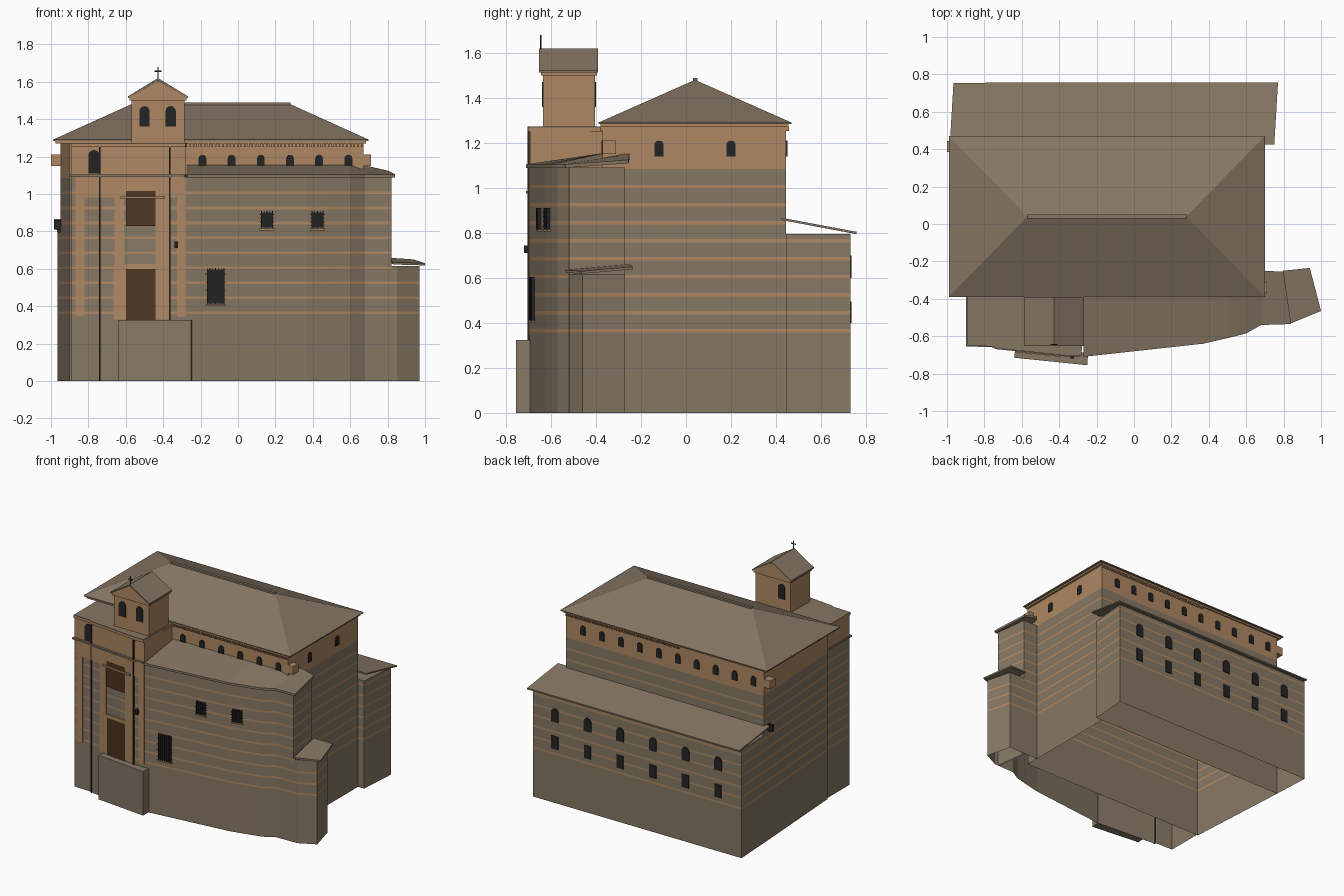
import bpy, bmesh, math
from mathutils import Vector

cube = bpy.data.objects.get("Cube")
if cube:
    bpy.data.objects.remove(cube)


def material(name, rgb):
    m = bpy.data.materials.new(name)
    m.use_nodes = True
    m.diffuse_color = (*rgb, 1)
    m.node_tree.nodes["Principled BSDF"].inputs["Base Color"].default_value = (*rgb, 1)
    return m


STONE = material("grey brown stone", (0.24, 0.187, 0.13))
BRICK = material("orange brick", (0.42, 0.245, 0.125))
ROOF = material("roof tile", (0.235, 0.18, 0.125))
WOOD = material("dark wood", (0.08, 0.036, 0.016))
BLACK = material("black iron", (0.017, 0.017, 0.018))


def finish(name, bm, mats, fix=True):
    if fix:
        bmesh.ops.recalc_face_normals(bm, faces=bm.faces)
    me = bpy.data.meshes.new(name)
    bm.to_mesh(me)
    bm.free()
    for m in mats:
        me.materials.append(m)
    ob = bpy.data.objects.new(name, me)
    bpy.context.collection.objects.link(ob)
    return ob


def sweep(name, base, offset, mat):
    """Closed solid: polygon moved along an offset vector."""
    bm = bmesh.new()
    off = Vector(offset)
    a = [bm.verts.new(p) for p in base]
    b = [bm.verts.new(Vector(p) + off) for p in base]
    n = len(a)
    bm.faces.new(a)
    bm.faces.new(b[::-1])
    for i in range(n):
        j = (i + 1) % n
        bm.faces.new((a[i], b[i], b[j], a[j]))
    return finish(name, bm, [mat])


def prism(name, outline, z0, z1, mat):
    return sweep(name, [(x, y, z0) for x, y in outline], (0, 0, z1 - z0), mat)


def box(name, x0, x1, y0, y1, z0, z1, mat):
    return prism(name, [(x0, y0), (x1, y0), (x1, y1), (x0, y1)], z0, z1, mat)


def slab(name, front, back, t, mat):
    """Roof plate lofted between an eave row and a top row."""
    bm = bmesh.new()
    down = Vector((0, 0, -t))
    rows = [[bm.verts.new(Vector(p) + d) for p in r]
            for d in (Vector(), down) for r in (front, back)]
    f, k, fl, kl = rows
    for i in range(len(f) - 1):
        for p, q in ((f, k), (k, kl), (kl, fl), (fl, f)):
            bm.faces.new((p[i], p[i + 1], q[i + 1], q[i]))
    for i in (0, -1):
        bm.faces.new((f[i], k[i], kl[i], fl[i]))
    return finish(name, bm, [mat])


BANDS = [0.365 + 0.08 * i for i in range(9)]


def walls(name, outline, top, brick_from=9, closed=True, cap=True):
    """Striped walls, open below; brick bands and brick top chosen by height."""
    levels = [0]
    for z in BANDS:
        if z < top - 0.02:
            levels += [z - 0.007, z + 0.007]
    if brick_from < top:
        levels.append(brick_from)
    levels.append(top)
    bm = bmesh.new()
    rings = [[bm.verts.new((x, y, z)) for x, y in outline] for z in levels]
    n = len(outline)
    for k in range(len(levels) - 1):
        mid = (levels[k] + levels[k + 1]) / 2
        brick = mid > brick_from or any(abs(mid - z) < 0.005 for z in BANDS)
        for i in range(n if closed else n - 1):
            j = (i + 1) % n
            f = bm.faces.new((rings[k][i], rings[k][j], rings[k + 1][j], rings[k + 1][i]))
            f.material_index = int(brick)
    if cap:
        bm.faces.new(rings[-1])
    return finish(name, bm, [STONE, BRICK], fix=False)


def opening(name, x, y, z, w, h, turn, mat=BLACK, arched=True, out=0.006):
    """Thin window plate; turn is the wall direction in degrees, 0 = front."""
    a = math.radians(turn)
    u, n = Vector((math.cos(a), math.sin(a), 0)), Vector((math.sin(a), -math.cos(a), 0))
    r = w / 2
    prof = [(-r, 0), (r, 0)]
    if arched:
        prof += [(r * math.cos(t * math.pi / 6), h - r + r * math.sin(t * math.pi / 6)) for t in range(7)]
    else:
        prof += [(r, h), (-r, h)]
    base = [Vector((x, y, z)) + u * s + Vector((0, 0, v)) + n * out for s, v in prof]
    return sweep(name, base, -n * (out + 0.003), mat)


# Curved front line, shared by the tower and the aisle
FRONT = [(-0.89, -0.64), (-0.75, -0.645), (-0.73, -0.655), (-0.35, -0.695), (-0.27, -0.695),
         (0.37, -0.625), (0.5, -0.595), (0.6, -0.57), (0.68, -0.525), (0.82, -0.52)]


def front_y(x):
    for (x0, y0), (x1, y1) in zip(FRONT, FRONT[1:]):
        if x <= x1:
            return y0 + (y1 - y0) * (x - x0) / (x1 - x0)


def front_plate(name, x0, x1, z0, z1, mat, out=0.006):
    xs = [x0] + [p[0] for p in FRONT if x0 < p[0] < x1] + [x1]
    line = [(x, front_y(x) - out) for x in xs]
    return prism(name, line + [(x, y + out + 0.004) for x, y in line[::-1]], z0, z1, mat)


# Main walls
walls("main_walls", [(-0.9, -0.37), (0.67, -0.37), (0.67, 0.445), (-0.95, 0.445)], 1.28, 1.085)
walls("front_aisle_walls", [(-0.89, -0.37)] + FRONT + [(0.79, -0.27), (0.66, -0.27)], 1.09,
      closed=False, cap=False)
walls("side_annex_walls", [(0.81, -0.52), (0.85, -0.52), (0.97, -0.46), (0.92, -0.27), (0.78, -0.27)], 0.615)
walls("rear_wing_walls", [(-0.95, 0.445), (0.72, 0.445), (0.74, 0.73), (-0.965, 0.73)], 0.795)

# Main hipped roof with cornice and dentils
box("main_cornice", -0.975, 0.685, -0.38, 0.455, 1.27, 1.285, BRICK)
bm = bmesh.new()
eave = [bm.verts.new(p) for p in ((-0.99, -0.39, 1.29), (0.7, -0.39, 1.29), (0.7, 0.47, 1.29), (-0.99, 0.47, 1.29))]
ridge = [bm.verts.new((x, 0.04, 1.48)) for x in (-0.57, 0.28)]
for f in ((eave[0], eave[1], ridge[1], ridge[0]), (eave[1], eave[2], ridge[1]),
          (eave[2], eave[3], ridge[0], ridge[1]), (eave[3], eave[0], ridge[0]), eave[::-1]):
    bm.faces.new(f)
finish("main_roof", bm, [ROOF])
box("main_roof_edge", -0.988, 0.698, -0.388, 0.468, 1.283, 1.291, ROOF)
box("ridge_cap", -0.57, 0.28, 0.03, 0.05, 1.475, 1.488, ROOF)
for i in range(48):
    x = -0.26 + i * 0.0195
    for y in (-0.376, 0.451):
        box("dentil", x, x + 0.009, y - 0.006, y + 0.006, 1.252, 1.27, BRICK)
box("beam_end_right", 0.66, 0.71, -0.37, -0.31, 1.15, 1.21, BRICK)
box("beam_end_left", -1.0, -0.94, 0.385, 0.445, 1.15, 1.21, BRICK)

# Lean-to roofs
over = [(x, y - 0.015, 1.105) for x, y in FRONT[4:-1]] + [(0.84, -0.535, 1.105)]
top = [(x, -0.365, 1.155) for x, y in FRONT[4:-2]] + [(0.69, -0.25, 1.15), (0.8, -0.255, 1.125)]
slab("front_aisle_roof", over, top, 0.016, ROOF)
slab("side_annex_roof", [(0.83, -0.535, 0.635), (1.0, -0.465, 0.63)],
     [(0.795, -0.25, 0.66), (0.94, -0.235, 0.65)], 0.012, ROOF)
slab("rear_wing_roof", [(-0.965, 0.755, 0.805), (0.77, 0.757, 0.805)],
     [(-0.985, 0.425, 0.867), (0.75, 0.425, 0.867)], 0.01, ROOF)

# Tower above the aisle
tower = FRONT[:4] + [(-0.28, -0.693)]
prism("tower_upper_walls", tower + [(-0.28, -0.365), (-0.89, -0.365)], 1.085, 1.255, BRICK)
prism("tower_ledge", [(x - 0.008, y - 0.014) for x, y in tower] + [(-0.27, -0.6), (-0.898, -0.37)], 1.092, 1.104, ROOF)
lip = [(x, y - 0.01) for x, y in tower] + [(-0.272, -0.37), (-0.89, -0.37)]
prism("tower_cornice", lip, 1.25, 1.266, BRICK)
prism("tower_roof", lip, 1.266, 1.272, ROOF)

# Belfry with gable roof and cross
box("belfry_walls", -0.57, -0.285, -0.635, -0.405, 1.265, 1.515, BRICK)
box("belfry_cornice", -0.58, -0.275, -0.645, -0.395, 1.5, 1.52, BRICK)
sweep("belfry_gable", [(-0.575, -0.645, 1.52), (-0.28, -0.645, 1.52), (-0.428, -0.645, 1.608)], (0, 0.25, 0), BRICK)
for side in (-1, 1):
    x = -0.428 + side * 0.16
    slab("belfry_roof", [(x, -0.653, 1.522), (x, -0.39, 1.522)],
         [(-0.428, -0.653, 1.62), (-0.428, -0.39, 1.62)], 0.01, ROOF)
box("cross_post", -0.431, -0.425, -0.648, -0.642, 1.6, 1.68, BLACK)
box("cross_arm", -0.447, -0.409, -0.648, -0.642, 1.653, 1.659, BLACK)
for x in (-0.5, -0.36):
    opening("belfry_window", x, -0.635, 1.36, 0.055, 0.11, 0)
opening("belfry_rear_window", -0.5, -0.405, 1.36, 0.055, 0.11, 180)

# Tower front: brick facings, doorway and upper window
for x0, x1, z0, z1 in ((-0.87, -0.82, 0.345, 0.98), (-0.87, -0.28, 0.98, 1.09), (-0.665, -0.6, 0.33, 0.62),
                       (-0.66, -0.61, 0.62, 0.98), (-0.6, -0.44, 0.6, 0.625), (-0.44, -0.37, 0.33, 0.98),
                       (-0.325, -0.28, 0.345, 0.98)):
    front_plate("brick_facing", x0, x1, z0, z1, BRICK)
front_plate("door", -0.6, -0.44, 0.325, 0.6, WOOD, 0.004)
front_plate("tower_window", -0.6, -0.44, 0.83, 1.015, WOOD, 0.009)
front_plate("tower_window_lintel", -0.63, -0.39, 0.975, 0.987, BRICK, 0.02)
opening("tower_arch_window", -0.77, front_y(-0.77), 1.11, 0.06, 0.125, 0)
for x, z0 in ((-0.74, 0), (-0.365, 0.325)):
    front_plate("drain_pipe", x - 0.004, x + 0.004, z0, 1.25, BLACK, 0.01)
front_plate("wall_lantern", -0.34, -0.32, 0.71, 0.745, BLACK, 0.025)
box("side_lamp", -0.985, -0.94, 0.38, 0.4, 0.81, 0.86, BLACK)
prism("porch_block", [(-0.64, -0.715), (-0.25, -0.755), (-0.245, -0.69), (-0.635, -0.66)], 0, 0.325, STONE)

# Barred front windows
for x0, x1, z0, z1 in ((-0.165, -0.075, 0.415, 0.595), (0.125, 0.185, 0.82, 0.9), (0.395, 0.455, 0.82, 0.9)):
    front_plate("barred_window", x0, x1, z0, z1, BLACK)
    front_plate("window_sill", x0 - 0.01, x1 + 0.01, z0 - 0.014, z0 - 0.005, BRICK, 0.012)
    bars = round((x1 - x0) / 0.015)
    for i in range(bars + 1):
        x = x0 + (x1 - x0) * i / bars
        front_plate("window_bar", x - 0.002, x + 0.002, z0 - 0.005, z1 + 0.01, BLACK, 0.014)
    for i in range(4):
        z = z0 + (z1 - z0) * (i + 0.5) / 4
        front_plate("window_cross_bar", x0 - 0.008, x1 + 0.008, z - 0.002, z + 0.002, BLACK, 0.014)

# Small arched windows under the eaves and rear wing windows
for i in range(6):
    opening("front_eave_window", -0.19 + i * 0.156, -0.37, 1.14, 0.042, 0.07, 0)
for i in range(10):
    opening("rear_eave_window", 0.53 - i * 0.155, 0.445, 1.14, 0.042, 0.07, 180)
for y in (-0.12, 0.2):
    opening("side_eave_window", 0.67, y, 1.14, 0.042, 0.07, 90)
for i in range(6):
    x = 0.56 - i * 0.267
    opening("rear_upper_window", x, 0.73, 0.6, 0.06, 0.1, 180)
    opening("rear_lower_window", x, 0.73, 0.4, 0.055, 0.095, 180, arched=False)
